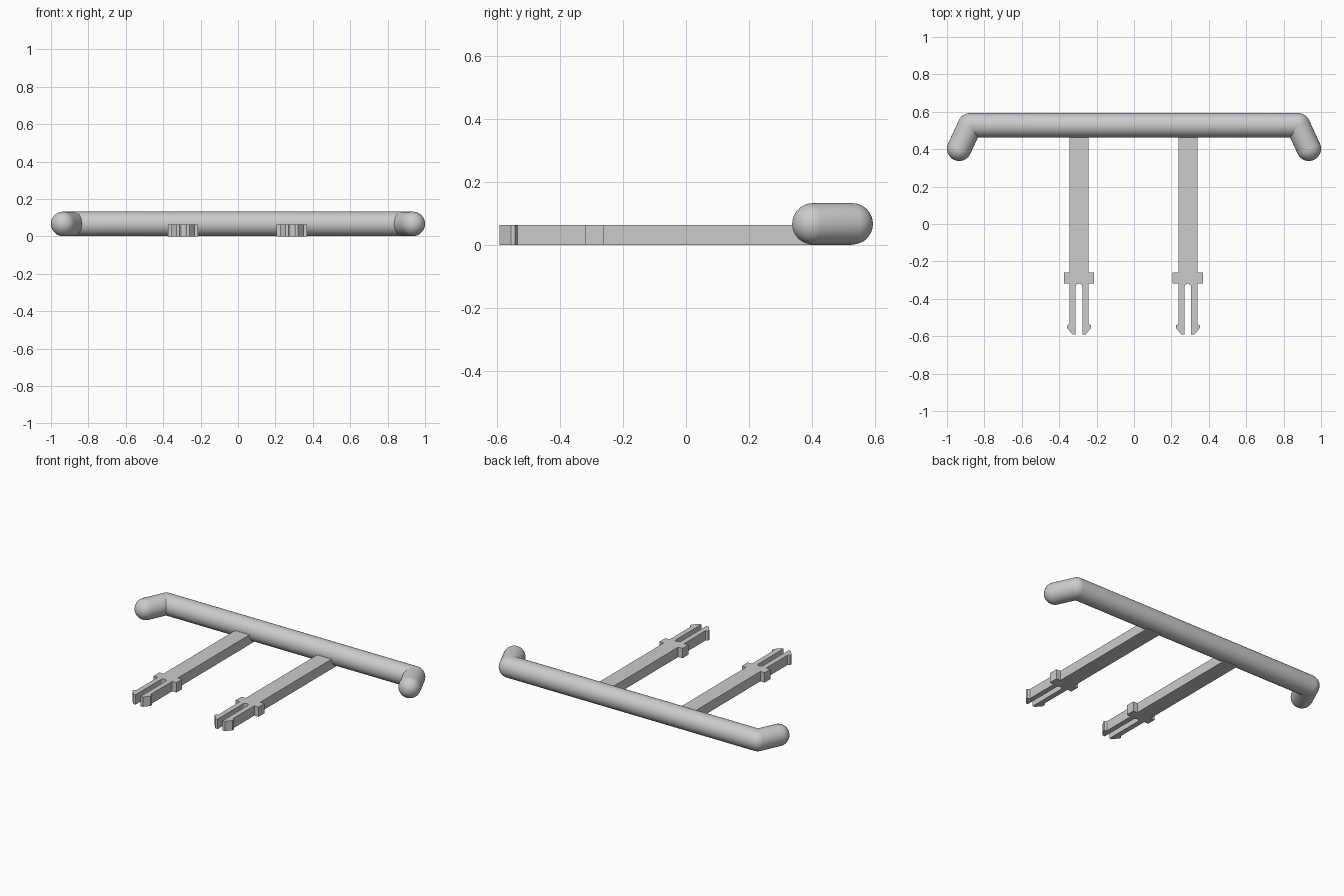
import bpy, bmesh
from math import sin, cos, pi
from mathutils import Vector, Matrix

cube = bpy.data.objects.get("Cube")
if cube:
    bpy.data.objects.remove(cube, do_unlink=True)

grey = bpy.data.materials.new("light_grey")
grey.use_nodes = True
grey.diffuse_color = (0.6, 0.6, 0.6, 1)
grey.node_tree.nodes["Principled BSDF"].inputs["Base Color"].default_value = (0.6, 0.6, 0.6, 1)

R, BAR_Z, BAR_Y = 0.0655, 0.067, 0.5275
CORNER_X = 0.877
TIP = (0.9345, 0.4025)


def finish(bm, name):
    bmesh.ops.recalc_face_normals(bm, faces=bm.faces[:])
    mesh = bpy.data.meshes.new(name)
    bm.to_mesh(mesh)
    bm.free()
    mesh.materials.append(grey)
    obj = bpy.data.objects.new(name, mesh)
    bpy.context.collection.objects.link(obj)
    return obj


def rod(name, start, end, round_start):
    """Lathed rod with a domed far end and an optional domed near end."""
    start, end = Vector(start), Vector(end)
    axis = end - start
    length = axis.length
    n = 12
    arc = [(R * sin(i * pi / 2 / n), R * cos(i * pi / 2 / n)) for i in range(n + 1)]
    profile = [(r, length + h) for r, h in arc]
    profile += [(r, -h) for r, h in reversed(arc)] if round_start else [(R, 0)]
    bm = bmesh.new()
    verts = [bm.verts.new((r, 0, h)) for r, h in profile]
    edges = [bm.edges.new(pair) for pair in zip(verts, verts[1:])]
    bmesh.ops.spin(bm, geom=verts + edges, cent=(0, 0, 0), axis=(0, 0, 1),
                   angle=2 * pi, steps=48)
    bmesh.ops.remove_doubles(bm, verts=bm.verts[:], dist=0.0001)
    turn = axis.to_track_quat('Z', 'Y').to_matrix().to_4x4()
    bm.transform(Matrix.Translation(start) @ turn)
    for f in bm.faces:
        f.smooth = True
    return finish(bm, name)


# Rounded handle: a long bar with a bent end on each side
rod("main_bar", (-CORNER_X, BAR_Y, BAR_Z), (CORNER_X, BAR_Y, BAR_Z), True)
for side, s in (("left", 1), ("right", -1)):
    rod(side + "_bent_end", (s * CORNER_X, BAR_Y, BAR_Z), (s * TIP[0], TIP[1], BAR_Z), False)

# Flat clip arm: half outline from the bar down to the barb, then up the slot
SLOT, SLOT_TOP = 0.018, -0.319
half = [(0.051, BAR_Y), (0.051, -0.26), (0.081, -0.26), (0.081, -0.319),
        (0.051, -0.319), (0.051, -0.535), (0.064, -0.542), (0.064, -0.556),
        (0.034, -0.592), (SLOT, -0.592)]
half += [(SLOT * cos(a * pi / 12), SLOT_TOP - SLOT + SLOT * sin(a * pi / 12))
         for a in range(7)]
outline = half + [(-x, y) for x, y in reversed(half[:-1])]

for side, cx in (("left", 0.288), ("right", -0.294)):
    bm = bmesh.new()
    face = bm.faces.new([bm.verts.new((cx + x, y, 0)) for x, y in outline])
    top = bmesh.ops.extrude_face_region(bm, geom=[face])["geom"]
    bmesh.ops.translate(bm, vec=(0, 0, 0.063),
                        verts=[v for v in top if isinstance(v, bmesh.types.BMVert)])
    finish(bm, side + "_clip_arm")
